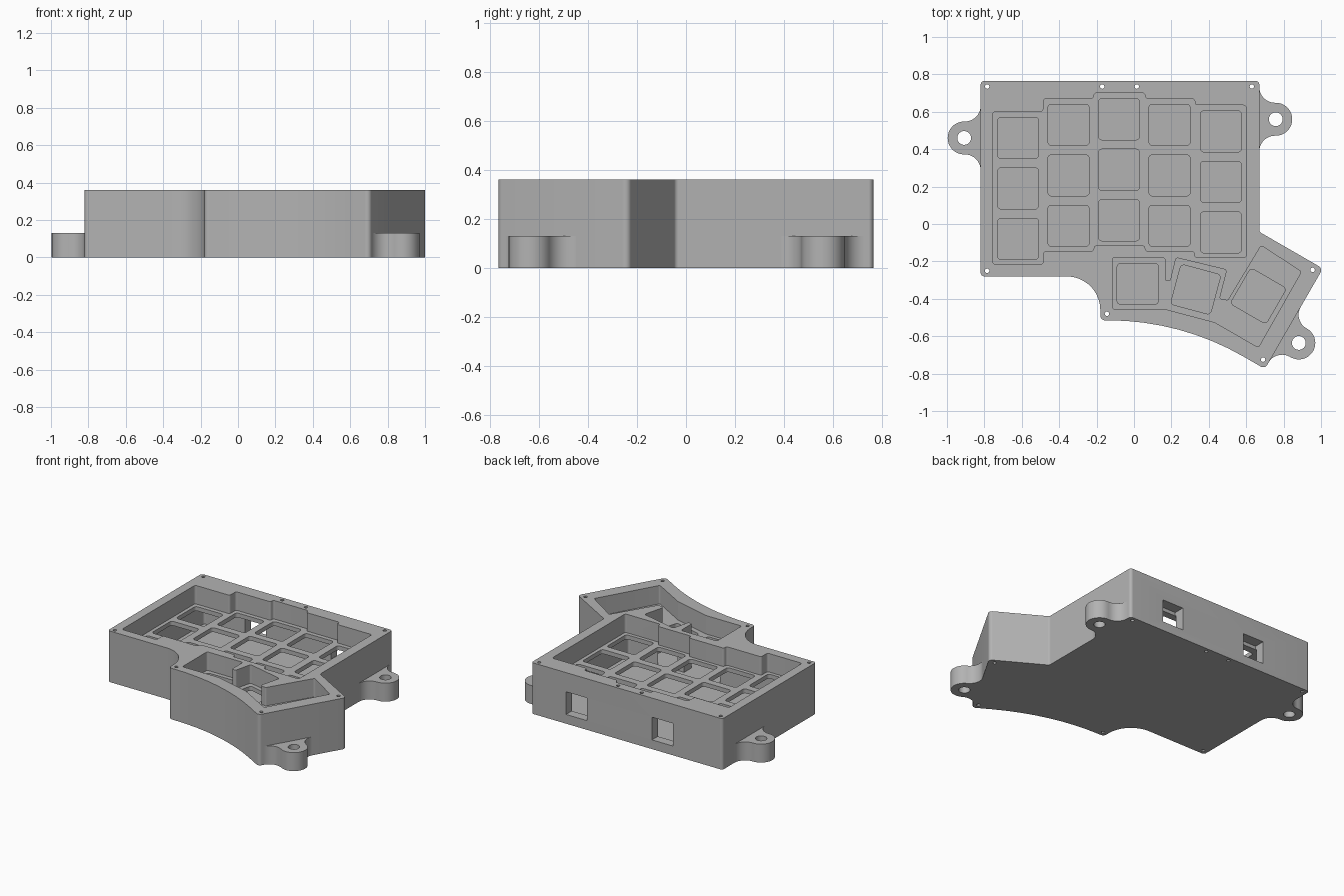
import bpy
import bmesh
from math import acos, atan2, ceil, cos, pi, radians, sin, tan
from mathutils import Matrix, Vector

cube = bpy.data.objects.get("Cube")
if cube:
    bpy.data.objects.remove(cube, do_unlink=True)

grey = bpy.data.materials.new("plastic_grey")
grey.use_nodes = True
grey.diffuse_color = (0.45, 0.45, 0.45, 1)
grey.node_tree.nodes["Principled BSDF"].inputs["Base Color"].default_value = grey.diffuse_color


def rounded(corners):
    """Fillet each (x, y, radius) corner of a closed polygon."""
    out = []
    for i, (x, y, r) in enumerate(corners):
        p = Vector((x, y))
        a = (Vector(corners[i - 1][:2]) - p).normalized()
        b = (Vector(corners[(i + 1) % len(corners)][:2]) - p).normalized()
        half = acos(max(-1, min(1, a.dot(b)))) / 2
        if r == 0:
            out.append(p)
            continue
        centre = p + (a + b).normalized() * (r / sin(half))
        start = p + a * (r / tan(half)) - centre
        end = p + b * (r / tan(half)) - centre
        sweep = atan2(start.x * end.y - start.y * end.x, start.dot(end))
        n = max(2, ceil(abs(sweep) / radians(4 if r > 1 else 11)))
        out += [centre + Matrix.Rotation(sweep * k / n, 2) @ start for k in range(n + 1)]
    return out


def circle(x, y, r, n=24):
    return [Vector((x + r * cos(2 * pi * k / n), y + r * sin(2 * pi * k / n))) for k in range(n)]


def rectangle(x0, y0, x1, y1, r=0.0):
    return rounded([(x0, y0, r), (x1, y0, r), (x1, y1, r), (x0, y1, r)])


def placed(points, x, y, angle):
    return [Matrix.Rotation(radians(angle), 2) @ p + Vector((x, y)) for p in points]


def prism(name, outlines, z0, z1):
    """Extrude one or more separate outlines into one object."""
    bm = bmesh.new()
    for pts in outlines:
        verts = [bm.verts.new((p.x, p.y, z0)) for p in pts]
        bm.verts.index_update()
        face = bm.faces.new(verts)
        ext = bmesh.ops.extrude_face_region(bm, geom=[face])
        top = [v for v in ext["geom"] if isinstance(v, bmesh.types.BMVert)]
        bmesh.ops.translate(bm, verts=top, vec=(0, 0, z1 - z0))
    bmesh.ops.remove_doubles(bm, verts=bm.verts, dist=1e-5)
    bmesh.ops.recalc_face_normals(bm, faces=bm.faces)
    mesh = bpy.data.meshes.new(name)
    bm.to_mesh(mesh)
    bm.free()
    mesh.materials.append(grey)
    obj = bpy.data.objects.new(name, mesh)
    bpy.context.collection.objects.link(obj)
    return obj


def cut(target, outlines, z0, z1):
    cutter = prism("cutter", outlines, z0, z1)
    cutter.hide_render = True
    mod = target.modifiers.new("cut", "BOOLEAN")
    mod.operation, mod.solver, mod.object = "DIFFERENCE", "EXACT", cutter
    bpy.context.view_layer.objects.active = target
    bpy.ops.object.modifier_apply(modifier=mod.name)
    bpy.data.objects.remove(cutter, do_unlink=True)


def smooth(obj):
    bpy.ops.object.select_all(action="DESELECT")
    obj.select_set(True)
    bpy.context.view_layer.objects.active = obj
    bpy.ops.object.shade_smooth_by_angle(angle=radians(30))


HEIGHT, PLATE_TOP, PLATE_BOTTOM, FLOOR = 0.36, 0.23, 0.2, 0.05

# Case outline with the thumb wing
case = prism("case", [rounded([
    (-.82, .765, .02), (-.82, -.28, .02), (-.18, -.28, .18), (-.18, -.515, .025),
    (.25, -.515, 1.45), (.7, -.775, .025), (1.01, -.238, .025), (.67, -.042, .02),
    (.67, .765, .02)])], 0, HEIGHT)

# Staggered key columns: centre x and middle row y
columns = [(-.62, .19), (-.35, .26), (-.08, .29), (.19, .26), (.465, .225)]
edges = [-.755, -.485, -.215, .06, .325, .6]
upper, lower = [], []
for i, (_, mid) in enumerate(columns):
    for x in edges[i:i + 2]:
        upper.append((x, mid + .41, .015))
        lower.append((x, mid - .405, .015))
main_well = rounded(upper + lower[::-1])

thumb_well = rounded([(x, y, .012) for x, y in [
    (-.115, -.18), (-.115, -.455), (.165, -.455), (.43, -.525), (.665, -.66),
    (.895, -.255), (.68, -.115), (.502, -.41), (.455, -.4), (.495, -.245),
    (.225, -.18), (.195, -.305), (.165, -.305), (.165, -.18)]])

# Key wells above the plate, hollow below it
cut(case, [main_well, thumb_well], PLATE_TOP, HEIGHT + .1)
cut(case, [rectangle(-.755, -.215, .6, .7, .015)], FLOOR, PLATE_BOTTOM)
cut(case, [thumb_well], FLOOR, PLATE_BOTTOM)

# Switch holes through the plate
key = rectangle(-.11, -.11, .11, .11, .02)
keys = [placed(key, x, mid + row * .27, 0) for x, mid in columns for row in (-1, 0, 1)]
keys += [placed(key, *spot) for spot in [(.02, -.32, 0), (.33, -.35, -15), (.665, -.385, -30)]]
cut(case, keys, PLATE_BOTTOM - .02, PLATE_TOP + .02)

# Port windows in the back wall
cut(case, [rectangle(x, .69, x + .165, .8) for x in (-.435, .235)], .065, .225)

# Screw holes
screws = [(-.785, .735), (-.17, .735), (.015, .735), (.63, .735),
          (-.785, -.25), (-.145, -.48), (.955, -.245), (.69, -.725)]
cut(case, [circle(x, y, .012, 12) for x, y in screws], -.1, HEIGHT + .1)
smooth(case)

# Mounting ears with flared roots
ear_shape = rounded([(-.01, .173, 0), (0, .173, 0), (0, .088, .084), (.176, .088, .0875),
                     (.176, -.088, .0875), (0, -.088, .084), (0, -.173, 0), (-.01, -.173, 0)])
for name, spot in [("right_ear", (-.82, .46, 180)), ("left_ear", (.67, .56, 0)),
                   ("thumb_ear", (.805, -.592, -30))]:
    ear = prism(name, [placed(ear_shape, *spot)], 0, .13)
    cut(ear, [placed(circle(.088, 0, .037), *spot)], -.1, .3)
    smooth(ear)
